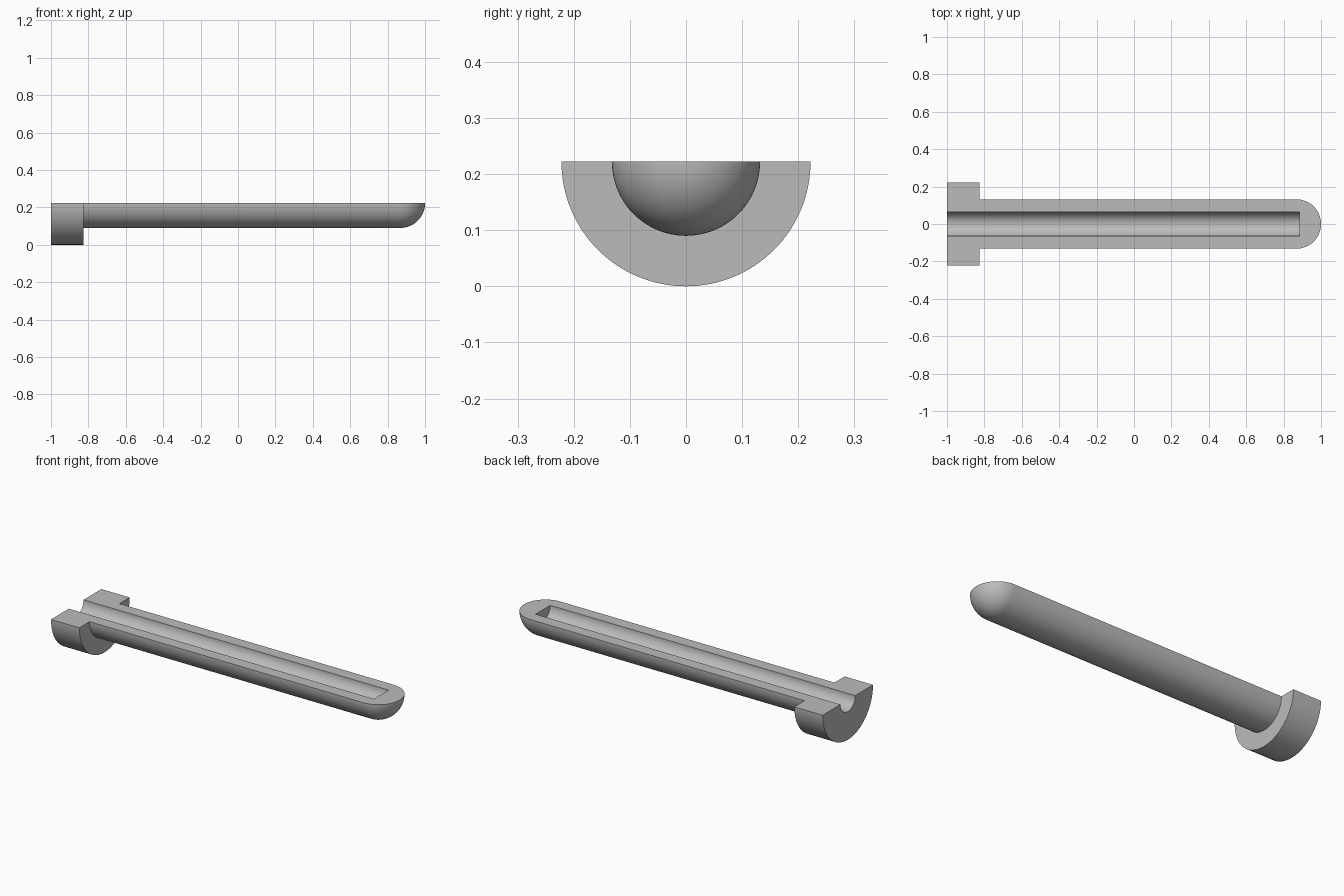
import bpy, bmesh, math
from mathutils import Vector

cube = bpy.data.objects.get("Cube")
if cube:
    bpy.data.objects.remove(cube, do_unlink=True)

HEAD_R, SHAFT_R, BORE_R = 0.222, 0.132, 0.065
LEFT, SHOULDER, BORE_END, TIP = -1.0, -0.825, 0.885, 1.0
SEGMENTS, DOME_STEPS = 64, 20

grey = bpy.data.materials.new("plain_grey")
grey.use_nodes = True
colour = (0.5, 0.5, 0.5, 1)
grey.diffuse_color = colour
grey.node_tree.nodes["Principled BSDF"].inputs["Base Color"].default_value = colour

# Wall section (length, radius): flanged head, straight shaft, domed tip, blind bore
section = [(LEFT, BORE_R), (LEFT, HEAD_R), (SHOULDER, HEAD_R), (SHOULDER, SHAFT_R)]
for i in range(DOME_STEPS + 1):
    a = math.pi / 2 * (1 - i / DOME_STEPS)
    section.append((TIP - SHAFT_R + SHAFT_R * math.cos(a), SHAFT_R * math.sin(a)))
section += [(BORE_END, 0), (BORE_END, BORE_R)]

# Sweep the section half a turn below the flat cut
bm = bmesh.new()
rings = []
for s in range(SEGMENTS + 1):
    t = math.pi * s / SEGMENTS
    rings.append([bm.verts.new(Vector((x, r * math.cos(t), HEAD_R - r * math.sin(t))))
                  for x, r in section])
n = len(section)
for a, b in zip(rings, rings[1:]):
    for i in range(n):
        j = (i + 1) % n
        if section[i][1] < 1e-6 and section[j][1] < 1e-6:
            continue  # edge lying on the axis
        bm.faces.new((a[i], a[j], b[j], b[i]))

# Flat cut faces on both sides of the bore
bm.faces.new(rings[0])
bm.faces.new(rings[-1])
bmesh.ops.remove_doubles(bm, verts=bm.verts, dist=1e-5)
bmesh.ops.recalc_face_normals(bm, faces=bm.faces)

mesh = bpy.data.meshes.new("split_pin")
bm.to_mesh(mesh)
bm.free()
mesh.materials.append(grey)
pin = bpy.data.objects.new("split_pin", mesh)
bpy.context.collection.objects.link(pin)

# Smooth round surfaces, crisp edges
bpy.ops.object.select_all(action="DESELECT")
pin.select_set(True)
bpy.context.view_layer.objects.active = pin
bpy.ops.object.shade_smooth_by_angle(angle=math.radians(30))
